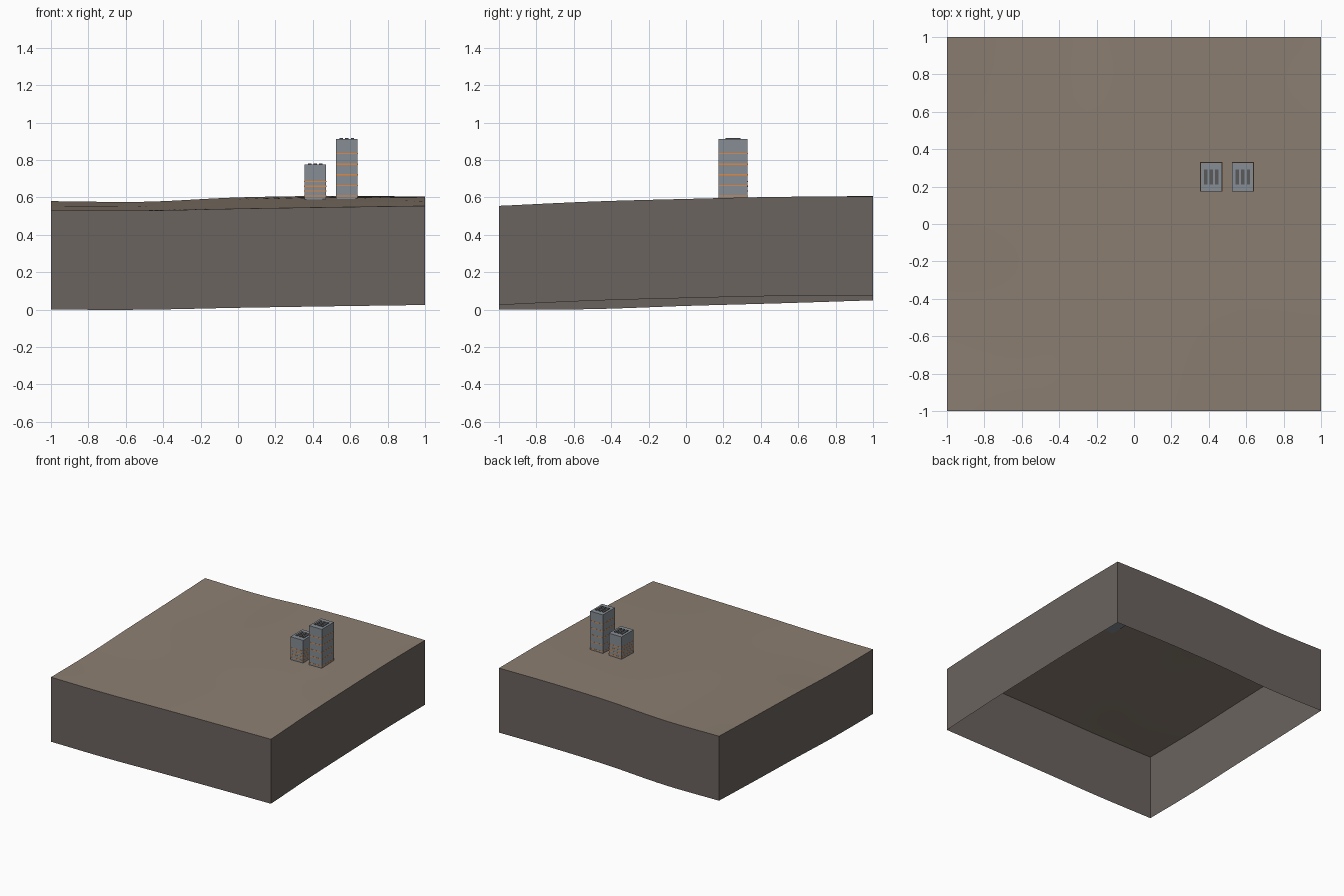
import bpy, bmesh

cube = bpy.data.objects.get("Cube")
if cube:
    bpy.data.objects.remove(cube, do_unlink=True)


def material(name, color):
    m = bpy.data.materials.new(name)
    m.use_nodes = True
    m.diffuse_color = (*color, 1)
    m.node_tree.nodes["Principled BSDF"].inputs["Base Color"].default_value = (*color, 1)
    return m


EARTH = material("brown earth", (0.26, 0.21, 0.165))
SKIRT = material("dark soil", (0.145, 0.125, 0.113))
CONCRETE = material("blue grey concrete", (0.24, 0.27, 0.3))
ORANGE = material("orange light", (0.75, 0.25, 0.05))
VENT = material("dark grey vent", (0.1, 0.1, 0.105))

DEPTH = 0.53
STEPS = 32
# Heights along each border, evenly spaced from -1 to 1
FRONT = (0, 0, 0.01, 0.018, 0.025)
BACK = (0.05, 0.047, 0.07, 0.078, 0.075)
LEFT = (0, 0.003, 0.02, 0.034, 0.05)
RIGHT = (0.025, 0.048, 0.062, 0.073, 0.075)


def curve(p, t):
    """Smooth curve through evenly spaced heights, t from 0 to 1."""
    f = t * (len(p) - 1)
    i = min(int(f), len(p) - 2)
    f -= i
    a, b = p[i], p[i + 1]
    ma = (b - p[i - 1]) / 2 if i else b - a
    mb = (p[i + 2] - a) / 2 if i + 2 < len(p) else b - a
    return (a * (1 + 2 * f) + ma * f) * (1 - f) ** 2 + (b * (3 - 2 * f) - mb * (1 - f)) * f * f


def ground(u, v):
    """Surface blended between the four borders."""
    across = curve(FRONT, u) * (1 - v) + curve(BACK, u) * v
    along = curve(LEFT, v) * (1 - u) + curve(RIGHT, v) * u
    corners = ((FRONT[0] * (1 - u) + FRONT[-1] * u) * (1 - v)
               + (BACK[0] * (1 - u) + BACK[-1] * u) * v)
    return across + along - corners


def finish(bm, name, *mats):
    mesh = bpy.data.meshes.new(name)
    bm.to_mesh(mesh)
    bm.free()
    obj = bpy.data.objects.new(name, mesh)
    bpy.context.collection.objects.link(obj)
    for m in mats:
        mesh.materials.append(m)
    return obj


def add_box(bm, lo, hi):
    verts = bmesh.ops.create_cube(bm, size=1)["verts"]
    for v in verts:
        for k in range(3):
            v.co[k] = hi[k] if v.co[k] > 0 else lo[k]


# Rolling ground surface
bm = bmesh.new()
bmesh.ops.create_grid(bm, x_segments=STEPS, y_segments=STEPS, size=1)
for v in bm.verts:
    v.co.z = DEPTH + ground((v.co.x + 1) / 2, (v.co.y + 1) / 2)
for f in bm.faces:
    f.smooth = True
finish(bm, "ground", EARTH)

# Skirt around the ground, open underneath
bm = bmesh.new()
n = range(STEPS)
ring = ([(i, 0) for i in n] + [(STEPS, i) for i in n]
        + [(STEPS - i, STEPS) for i in n] + [(0, STEPS - i) for i in n])
columns = []
for i, j in ring:
    u, v = i / STEPS, j / STEPS
    h = ground(u, v)
    columns.append([bm.verts.new((2 * u - 1, 2 * v - 1, h + d)) for d in (0, DEPTH)])
for k, (low, high) in enumerate(columns):
    next_low, next_high = columns[(k + 1) % len(columns)]
    bm.faces.new((low, next_low, next_high, high))
finish(bm, "ground_skirt", SKIRT)


def tower(name, cx, top, bands):
    """Concrete block with thin light bands and three roof vents."""
    cy, base, hx, hy = 0.252, 0.585, 0.058, 0.078
    bm = bmesh.new()
    add_box(bm, (cx - hx, cy - hy, base), (cx + hx, cy + hy, top))
    finish(bm, name, CONCRETE)

    bm = bmesh.new()
    out = 0.001
    for z in bands:
        add_box(bm, (cx - hx - out, cy - hy - out, z - 0.003),
                (cx + hx + out, cy + hy + out, z + 0.003))
    finish(bm, name + "_light_bands", ORANGE)

    bm = bmesh.new()
    for k in (-1, 0, 1):
        x = cx + k * 0.03
        add_box(bm, (x - 0.009, cy - 0.04, top - 0.005), (x + 0.009, cy + 0.04, top + 0.005))
    finish(bm, name + "_roof_vents", VENT)


tower("tall_tower", 0.582, 0.913, [0.608 + i * 0.0565 for i in range(5)])
tower("short_tower", 0.413, 0.777, [0.608 + i * 0.026 for i in range(4)])
